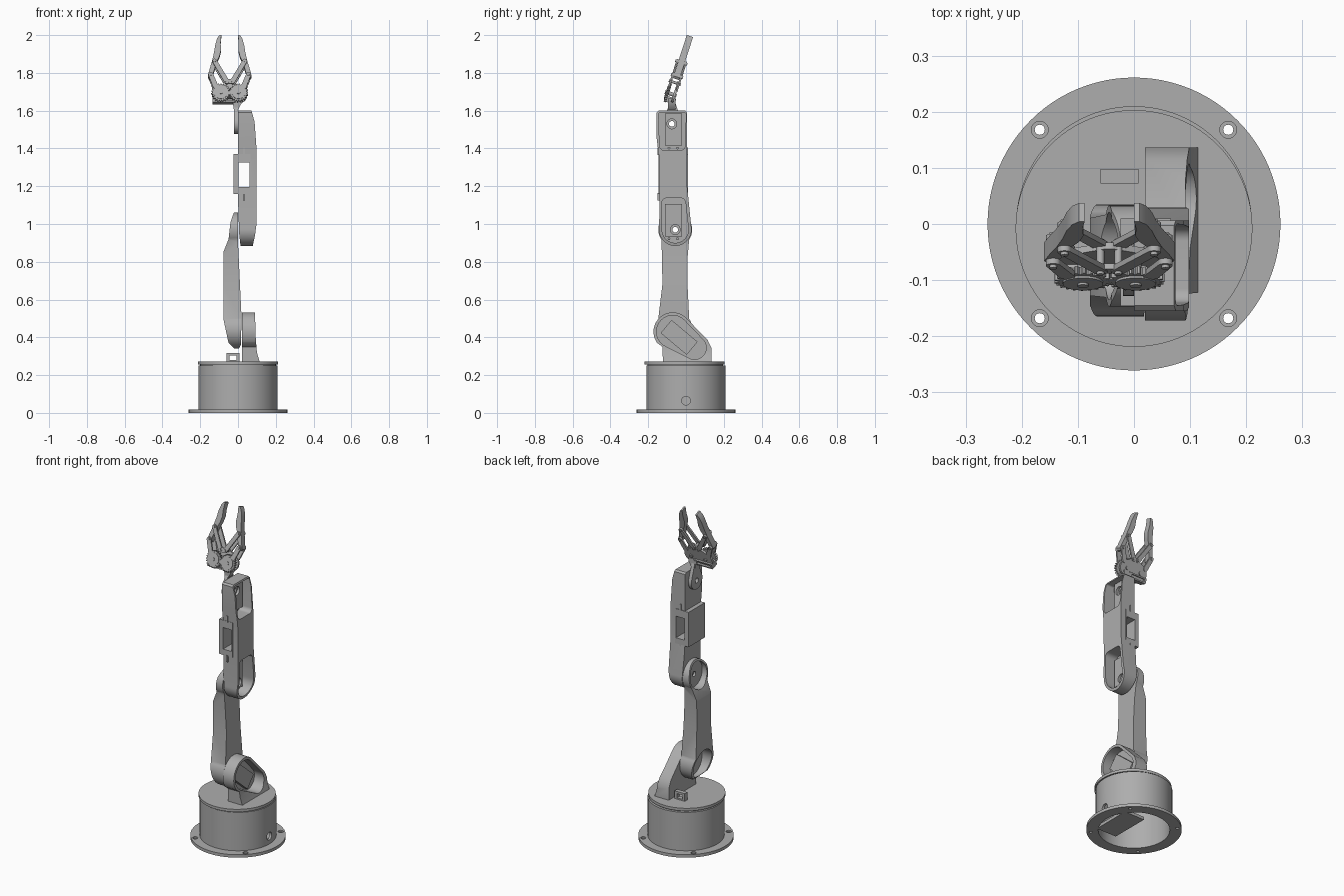
import bpy, bmesh
from math import sin, cos, pi, radians
from mathutils import Matrix, Vector
from mathutils.geometry import convex_hull_2d

if "Cube" in bpy.data.objects:
    bpy.data.objects.remove(bpy.data.objects["Cube"])

grey = bpy.data.materials.new("matte_grey")
grey.use_nodes = True
COLOUR = (0.42, 0.42, 0.42, 1)
grey.diffuse_color = COLOUR
grey.node_tree.nodes["Principled BSDF"].inputs["Base Color"].default_value = COLOUR


# ---- helpers ----
def arc(cx, cy, r, start=0, end=360, n=40):
    full = end - start == 360
    steps = n if full else n - 1
    return [(cx + r * cos(radians(start + (end - start) * i / steps)),
             cy + r * sin(radians(start + (end - start) * i / steps))) for i in range(n)]


def hull(*circles):
    pts = [Vector(p) for c in circles for p in arc(*c)]
    return [tuple(pts[i]) for i in convex_hull_2d(pts)]


def rect(x0, y0, x1, y1):
    return [(x0, y0), (x1, y0), (x1, y1), (x0, y1)]


def prism(name, pts, axis, lo, hi):
    """Extrude a 2D outline along an axis, between lo and hi."""
    place = {"x": lambda a, b, t: (t, a, b),
             "y": lambda a, b, t: (a, t, b),
             "z": lambda a, b, t: (a, b, t)}[axis]
    bm = bmesh.new()
    face = bm.faces.new([bm.verts.new(place(a, b, lo)) for a, b in pts])
    new = bmesh.ops.extrude_face_region(bm, geom=[face])["geom"]
    bmesh.ops.translate(bm, vec=place(0, 0, hi - lo),
                        verts=[v for v in new if isinstance(v, bmesh.types.BMVert)])
    bmesh.ops.recalc_face_normals(bm, faces=bm.faces)
    me = bpy.data.meshes.new(name)
    bm.to_mesh(me)
    bm.free()
    me.materials.append(grey)
    ob = bpy.data.objects.new(name, me)
    bpy.context.collection.objects.link(ob)
    smooth(me)
    return ob


def smooth(me):
    me.shade_smooth()
    me.set_sharp_from_angle(angle=radians(30))


def carve(ob, *cutters, op="DIFFERENCE"):
    """Apply boolean cutters to a part and discard them."""
    for c in cutters:
        c.hide_render = True
        m = ob.modifiers.new("cut", "BOOLEAN")
        m.operation, m.solver, m.object = op, "EXACT", c
    bpy.context.view_layer.update()
    me = bpy.data.meshes.new_from_object(
        ob.evaluated_get(bpy.context.evaluated_depsgraph_get()))
    ob.modifiers.clear()
    ob.data = me
    smooth(me)
    for c in cutters:
        bpy.data.objects.remove(c)
    return ob


def cut(pts, axis, lo, hi):
    return prism("cutter", pts, axis, lo, hi)


SHOULDER, ELBOW, WRIST = (-0.065, 0.44), (-0.057, 0.97), (-0.075, 1.53)


def pivot_hole(p):
    return cut(arc(*p, 0.015), "x", -0.3, 0.3)


# ---- base ----
flange = prism("base_flange", arc(0, 0, 0.261, n=96), "z", 0, 0.018)
holes = []
for sx in (-1, 1):
    for sy in (-1, 1):
        holes += [cut(arc(sx * 0.168, sy * 0.168, 0.009, n=20), "z", -1, 1),
                  cut(arc(sx * 0.168, sy * 0.168, 0.015, n=20), "z", 0.01, 1)]
carve(flange, cut(arc(0, 0, 0.196, n=96), "z", -1, 1), *holes)
housing = prism("base_housing", arc(0, 0, 0.21, n=96), "z", 0.015, 0.25)
carve(housing, cut(arc(0, 0, 0.196, n=96), "z", -1, 0.235),
      cut(arc(0, 0.065, 0.023), "x", 0.1, 0.4))
prism("inner_shelf", rect(0.03, -0.12, 0.165, 0.12), "z", 0.002, 0.02)
prism("turntable_neck", arc(0, -0.005, 0.2, n=96), "z", 0.245, 0.26)
prism("turntable", arc(0, -0.008, 0.211, n=96), "z", 0.256, 0.272)
clip = prism("cable_clip", rect(-0.06, 0.265, 0.008, 0.318), "y", 0.072, 0.098)
carve(clip, cut(rect(-0.045, 0.28, -0.008, 0.305), "y", 0, 0.2))

# ---- shoulder bracket ----
side = arc(-0.07, 0.43, 0.102, 50, 215) + [(-0.125, 0.35), (-0.122, 0.268), (0.136, 0.268),
                                           (0.136, 0.34), (0.115, 0.385)]
bracket = prism("shoulder_bracket", side, "x", 0.02, 0.2)
carve(bracket, cut([(0, 0.2), (0.13, 0.2), (0.115, 0.27), (0.1, 0.32), (0.092, 0.42),
                    (0.09, 0.6), (0, 0.6)], "y", -0.4, 0.4), op="INTERSECT")
carve(bracket, cut(hull((-0.07, 0.43, 0.086), (0.045, 0.345, 0.062)), "x", 0.035, 0.3),
      pivot_hole(SHOULDER))
servo = prism("shoulder_servo", rect(-0.105, -0.045, 0.075, 0.045), "x", 0, 0.03)
servo.matrix_world = Matrix.Translation((0.032, -0.025, 0.39)) @ Matrix.Rotation(radians(-40), 4, "X")
carve(servo, cut(arc(-0.055, 0.012, 0.02), "x", -1, 1))

# ---- lower arm ----
side = (arc(*ELBOW, 0.09, -35, 215) + [(-0.127, 0.83), (-0.125, 0.68)]
        + arc(*SHOULDER, 0.1, 145, 395) + [(0.008, 0.68), (0.009, 0.83)])
lower = prism("lower_arm", side, "x", -0.1, 0.1)
carve(lower, cut([(0, 1.07), (-0.022, 1.06), (-0.04, 1.01), (-0.05, 0.92), (-0.078, 0.85),
                  (-0.078, 0.5), (-0.05, 0.37), (-0.02, 0.34), (0, 0.33), (0.015, 0.36),
                  (0.019, 0.5), (0, 0.9)], "y", -0.4, 0.4), op="INTERSECT")
carve(lower, cut(arc(*ELBOW, 0.078), "x", -0.2, -0.014),
      cut(arc(*SHOULDER, 0.085), "x", -0.2, -0.002), pivot_hole(SHOULDER), pivot_hole(ELBOW))

# ---- forearm ----
side = arc(*ELBOW, 0.086, 175, 365) + [(0.006, 1.2), (0.006, 1.59), (-0.003, 1.6), (-0.145, 1.6),
                                       (-0.155, 1.59), (-0.155, 1.45), (-0.142, 1.35), (-0.14, 1.1)]
forearm = prism("forearm", side, "x", -0.1, 0.2)
carve(forearm, cut([(0.001, 1.65), (0.055, 1.65), (0.073, 1.595), (0.088, 1.54), (0.098, 1.4),
                    (0.098, 1.0), (0.09, 0.94), (0.075, 0.87), (0.015, 0.87), (0.006, 0.95),
                    (0.001, 1.1)], "y", -0.4, 0.4), op="INTERSECT")
window = rect(0.002, 1.195, 0.06, 1.325)
carve(forearm,
      cut(hull((-0.115, 1.415, 0.025), (-0.03, 1.415, 0.025), (-0.135, 1.58, 0.01),
               (-0.01, 1.58, 0.01)), "x", 0.02, 0.3),
      cut(hull((-0.057, 0.97, 0.07), (-0.1, 1.11, 0.028), (-0.03, 1.11, 0.028)), "x", 0.02, 0.3),
      cut(window, "y", -0.4, 0.4), pivot_hole(ELBOW), pivot_hole(WRIST))
pod = prism("forearm_servo_pod", rect(-0.024, 1.16, 0.066, 1.37), "y", -0.146, 0.01)
carve(pod, cut(window, "y", -0.4, 0.4))
for y in (-0.145, 0.005):
    for z in (1.125, 1.365):
        prism("pod_clip", rect(0.026, z, 0.036, z + 0.04), "y", y - 0.006, y + 0.006)
for label, z, p in (("wrist", 1.5, WRIST), ("elbow", 1.02, ELBOW)):
    plate = prism(label + "_servo", rect(-0.112, z - 0.085, -0.022, z + 0.085), "x", 0.015, 0.045)
    carve(plate, cut(arc(*p, 0.026), "x", 0.03, 1), pivot_hole(p))
    for y in (-0.09, -0.045):
        prism(label + "_screw", arc(y, z - 0.098, 0.007, n=16), "x", 0.015, 0.028)

# ---- wrist ----
wrist = prism("wrist_arm", hull((*WRIST, 0.053), (-0.07, 1.635, 0.015)), "x", -0.02, 0.0)
carve(wrist, pivot_hole(WRIST))
prism("wrist_neck", [(-0.02, 1.59), (0, 1.605), (0.022, 1.645), (0.022, 1.665), (-0.03, 1.665)],
      "y", -0.095, -0.055)

# ---- gripper, built upright and then leaned back ----
LEAN = Matrix.Translation((-0.044, -0.088, 1.66)) @ Matrix.Rotation(radians(-18), 4, "X")
parts = []


def grip(name, pts, lo, hi):
    ob = prism(name, pts, "y", lo, hi)
    parts.append(ob)
    return ob


def gear(cx, cy, r, phase, teeth=22):
    pts = []
    for i in range(teeth * 4):
        a = 2 * pi * (i + phase) / (teeth * 4)
        rad = r + (0.004 if i % 4 < 2 else -0.004)
        pts.append((cx + rad * cos(a), cy + rad * sin(a)))
    return pts


palm = grip("palm_plate", hull((-0.047, 0.03, 0.045), (0.047, 0.03, 0.045), (0, 0.085, 0.02)),
            0.012, 0.024)
frame = grip("gripper_servo_frame", rect(-0.09, -0.018, 0.03, 0.014), -0.012, 0.034)
carve(frame, cut(rect(-0.078, -0.01, 0.012, 0.006), "y", -1, 1))
crossbar = grip("crossbar", hull((-0.015, 0.093, 0.013), (0.015, 0.093, 0.013)), -0.026, -0.016)

FINGER = [(0.044, 0.352), (0.054, 0.352), (0.066, 0.335), (0.076, 0.3), (0.083, 0.255),
          (0.094, 0.205), (0.106, 0.165), (0.116, 0.125), (0.108, 0.113), (0.094, 0.113),
          (0.084, 0.15), (0.068, 0.205), (0.054, 0.235), (0.046, 0.27), (0.048, 0.31)]
HUB, KNUCKLE, INNER, UPPER = (0.047, 0.03), (0.1, 0.13), (0.016, 0.093), (0.08, 0.205)

for s, label in ((1, "left"), (-1, "right")):
    def flip(pts):
        return [(s * a, b) for a, b in pts]
    grip(label + "_finger", flip(FINGER), -0.0175, 0.0175)
    g = grip(label + "_gear", flip(gear(*HUB, 0.047, 0 if s > 0 else 2)), -0.026, -0.012)
    grip(label + "_gear_hub", flip(arc(*HUB, 0.036)), -0.03, -0.024)
    grip(label + "_gear_axle", flip(arc(*HUB, 0.01, n=20)), -0.034, 0.03)
    for lo, hi in ((-0.028, -0.018), (0.018, 0.028)):
        grip(label + "_outer_link", flip(hull((0.075, 0.065, 0.014), (*KNUCKLE, 0.013))), lo, hi)
        grip(label + "_inner_link", flip(hull((*INNER, 0.013), (*UPPER, 0.012))), lo, hi)
    for p in (KNUCKLE, INNER, UPPER):
        grip(label + "_pin", flip(arc(*p, 0.007, n=16)), -0.033, 0.033)

for ob in parts:
    ob.matrix_world = LEAN
